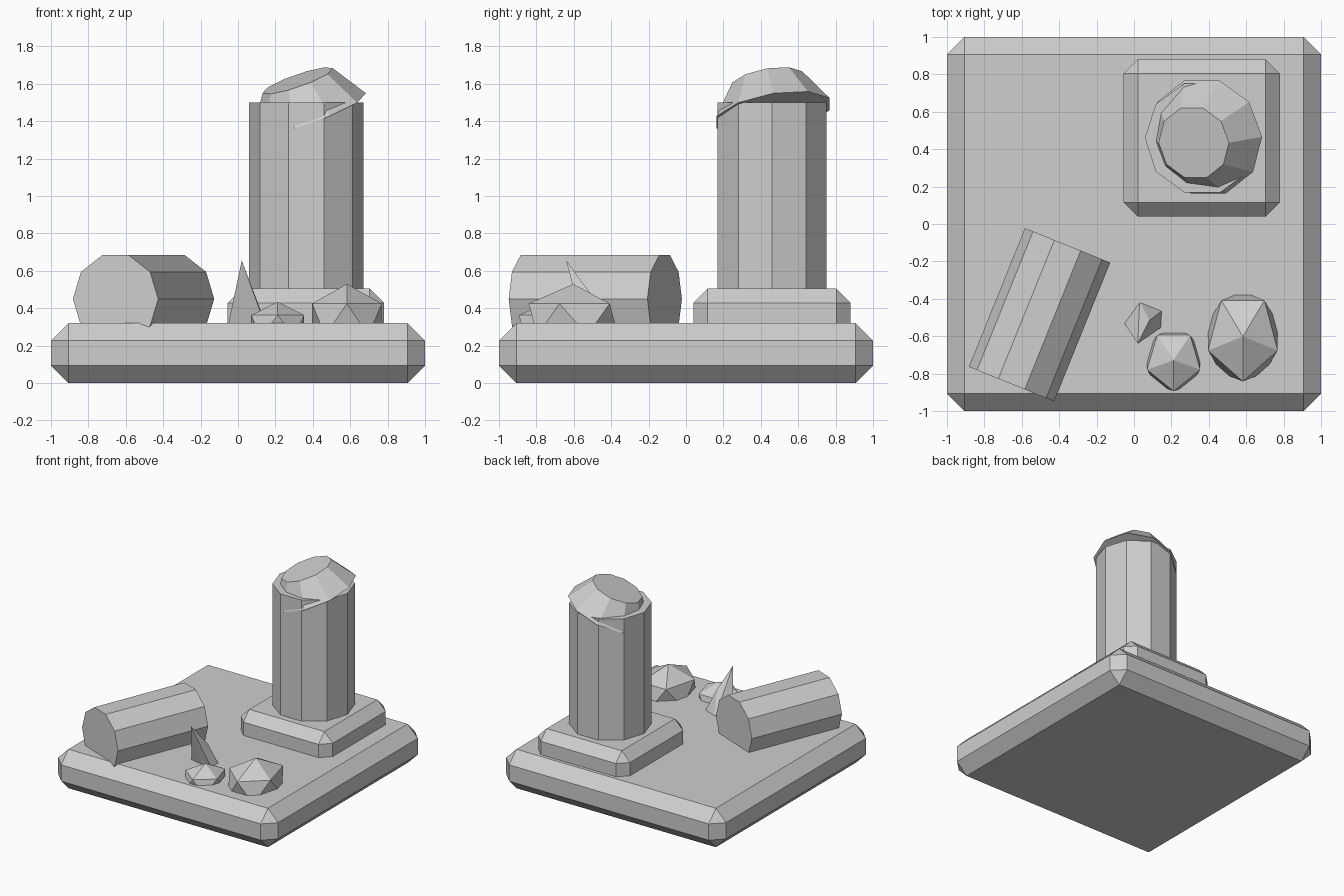
import bpy, bmesh, math
from mathutils import Matrix

scene = bpy.context.scene
if "Cube" in bpy.data.objects:
    bpy.data.objects.remove(bpy.data.objects["Cube"], do_unlink=True)

stone = bpy.data.materials.new("grey_stone")
stone.use_nodes = True
GREY = (0.62, 0.62, 0.62, 1)
stone.diffuse_color = GREY
stone.node_tree.nodes["Principled BSDF"].inputs["Base Color"].default_value = GREY


def finish(name, bm, location, rotation=(0, 0, 0)):
    """Turn a bmesh into a placed, flat shaded stone object."""
    bmesh.ops.recalc_face_normals(bm, faces=bm.faces[:])
    mesh = bpy.data.meshes.new(name)
    bm.to_mesh(mesh)
    bm.free()
    mesh.materials.append(stone)
    obj = bpy.data.objects.new(name, mesh)
    obj.location = location
    obj.rotation_euler = rotation
    scene.collection.objects.link(obj)
    return obj


def slab(name, size, location, chamfer):
    """Block with every edge chamfered."""
    bm = bmesh.new()
    bmesh.ops.create_cube(bm, size=1, matrix=Matrix.Diagonal((*size, 1)))
    bmesh.ops.bevel(bm, geom=bm.edges[:], offset=chamfer, segments=1,
                    affect='EDGES', profile=0.5)
    return finish(name, bm, location)


def drum(name, r_low, r_top, height, location, rotation=(0, 0, 0)):
    """Ten sided column piece, with a corner on its local +x axis."""
    bm = bmesh.new()
    rings = []
    for r, z in ((r_low, -height / 2), (r_top, height / 2)):
        rings.append([bm.verts.new((r * math.cos(i * math.tau / 10),
                                    r * math.sin(i * math.tau / 10), z))
                      for i in range(10)])
        bm.faces.new(rings[-1])
    low, top = rings
    for i in range(10):
        j = (i + 1) % 10
        bm.faces.new((low[i], low[j], top[j], top[i]))
    return finish(name, bm, location, rotation)


def rock(name, radii, location, turn):
    """Squashed icosahedron with one point straight up."""
    bm = bmesh.new()
    bmesh.ops.create_icosphere(bm, subdivisions=1, radius=1)
    bmesh.ops.transform(bm, verts=bm.verts[:],
                        matrix=Matrix.Diagonal((*radii, 1))
                        @ Matrix.Rotation(turn, 4, 'Z'))
    return finish(name, bm, location)


# Floor slab and column plinth
slab("floor_slab", (2, 2, 0.32), (0, 0, 0.16), 0.093)
slab("plinth", (0.835, 0.84, 0.36), (0.3625, 0.46, 0.325), 0.076)

# Standing column with its tilted broken cap
drum("standing_column", 0.307, 0.307, 1.06, (0.365, 0.46, 0.97))
drum("broken_cap", 0.322, 0.199, 0.187, (0.35, 0.45, 1.53), (0.168, -0.337, 0))

# Fallen column piece, lying along the floor
drum("fallen_column", 0.246, 0.246, 0.80, (-0.505, -0.485, 0.45),
     (math.radians(90), 0, math.radians(-22)))

# Rubble
rock("large_rock", (0.219, 0.268, 0.19), (0.582, -0.602, 0.34), math.radians(-90))
rock("small_rock", (0.167, 0.185, 0.13), (0.212, -0.728, 0.305), math.radians(-90))

# Leaning pointed shard: tip, shoulder and foot
shard = bmesh.new()
for p in ((0.02, -0.64, 0.655), (0.082, -0.515, 0.485),
          (-0.055, -0.525, 0.3), (0.03, -0.41, 0.3), (0.155, -0.46, 0.3),
          (0.15, -0.55, 0.3), (0.06, -0.55, 0.3)):
    shard.verts.new(p)
bmesh.ops.convex_hull(shard, input=shard.verts[:])
finish("pointed_shard", shard, (0, 0, 0))
